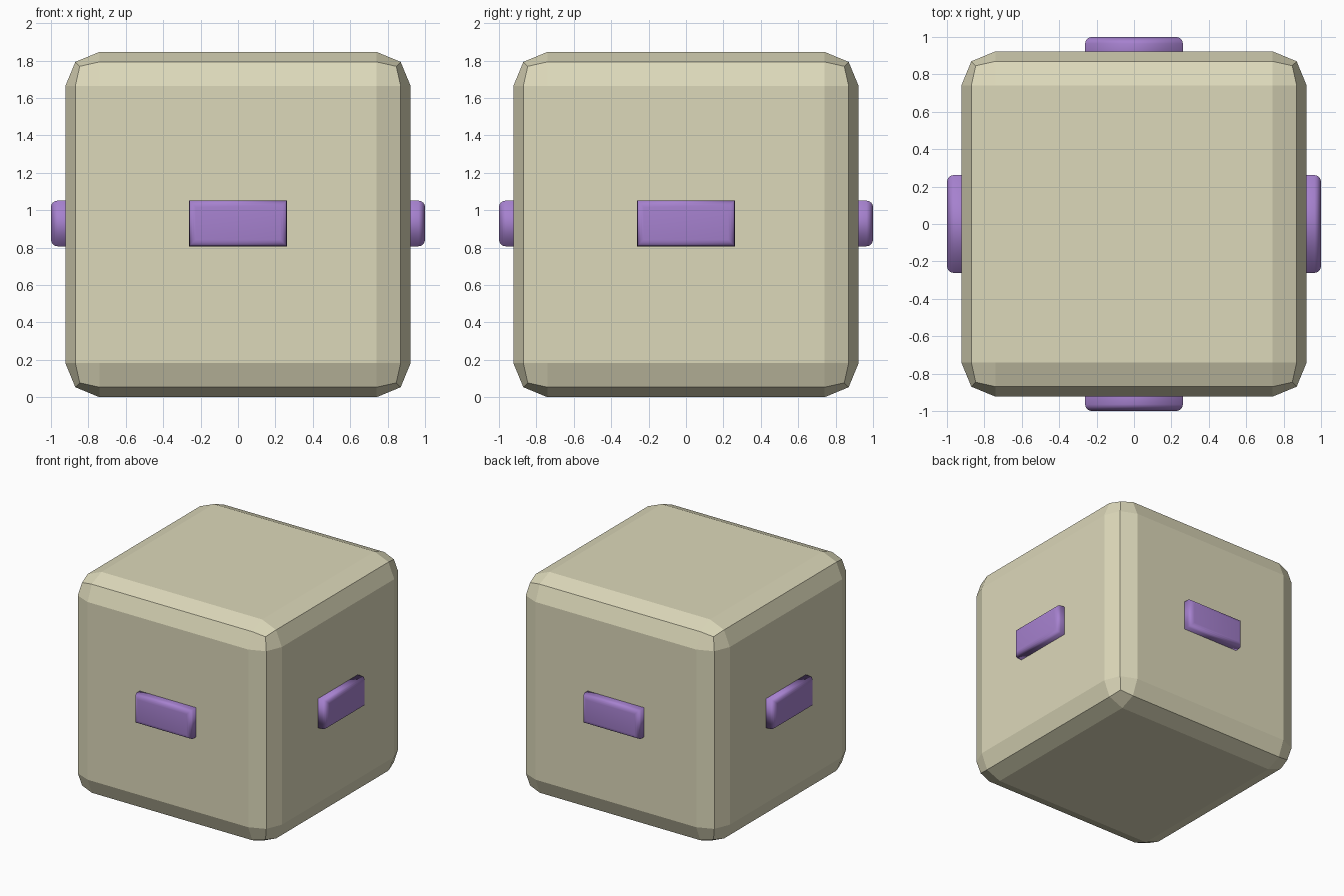
import bpy, bmesh
from math import radians
from mathutils import Matrix

if "Cube" in bpy.data.objects:
    bpy.data.objects.remove(bpy.data.objects["Cube"])

HALF = 0.923


def material(name, rgb):
    m = bpy.data.materials.new(name)
    m.diffuse_color = (*rgb, 1)
    m.use_nodes = True
    m.node_tree.nodes["Principled BSDF"].inputs["Base Color"].default_value = m.diffuse_color
    return m


def add_object(name, bm, mat, smooth):
    for f in bm.faces:
        f.smooth = smooth
    mesh = bpy.data.meshes.new(name)
    bm.to_mesh(mesh)
    bm.free()
    mesh.materials.append(mat)
    ob = bpy.data.objects.new(name, mesh)
    bpy.context.collection.objects.link(ob)
    return ob


cream = material("cream", (0.72, 0.69, 0.49))
purple = material("purple", (0.38, 0.22, 0.62))

# Faceted body: cube with two-segment rounded edges
bm = bmesh.new()
bmesh.ops.create_cube(bm, size=2 * HALF)
bmesh.ops.translate(bm, verts=bm.verts, vec=(0, 0, HALF))
body = add_object("body", bm, cream, False)
bevel = body.modifiers.new("rounded_edges", 'BEVEL')
bevel.width = 0.182
bevel.segments = 2


# Side block: only the rim of the outer face is rounded
def side_block(name, angle):
    bm = bmesh.new()
    bmesh.ops.create_cube(bm, size=1)
    bmesh.ops.scale(bm, verts=bm.verts, vec=(0.522, 0.2, 0.244))
    bmesh.ops.translate(bm, verts=bm.verts, vec=(0, -0.9, 0.929))
    rim = [e for e in bm.edges if all(v.co.y < -0.99 for v in e.verts)]
    bmesh.ops.bevel(bm, geom=rim, offset=0.035, segments=4, profile=0.5,
                    affect='EDGES')
    bmesh.ops.rotate(bm, verts=bm.verts, cent=(0, 0, 0),
                     matrix=Matrix.Rotation(radians(angle), 3, 'Z'))
    add_object(name, bm, purple, True)


for i, side in enumerate(("front", "right", "back", "left")):
    side_block(side + "_block", 90 * i)
